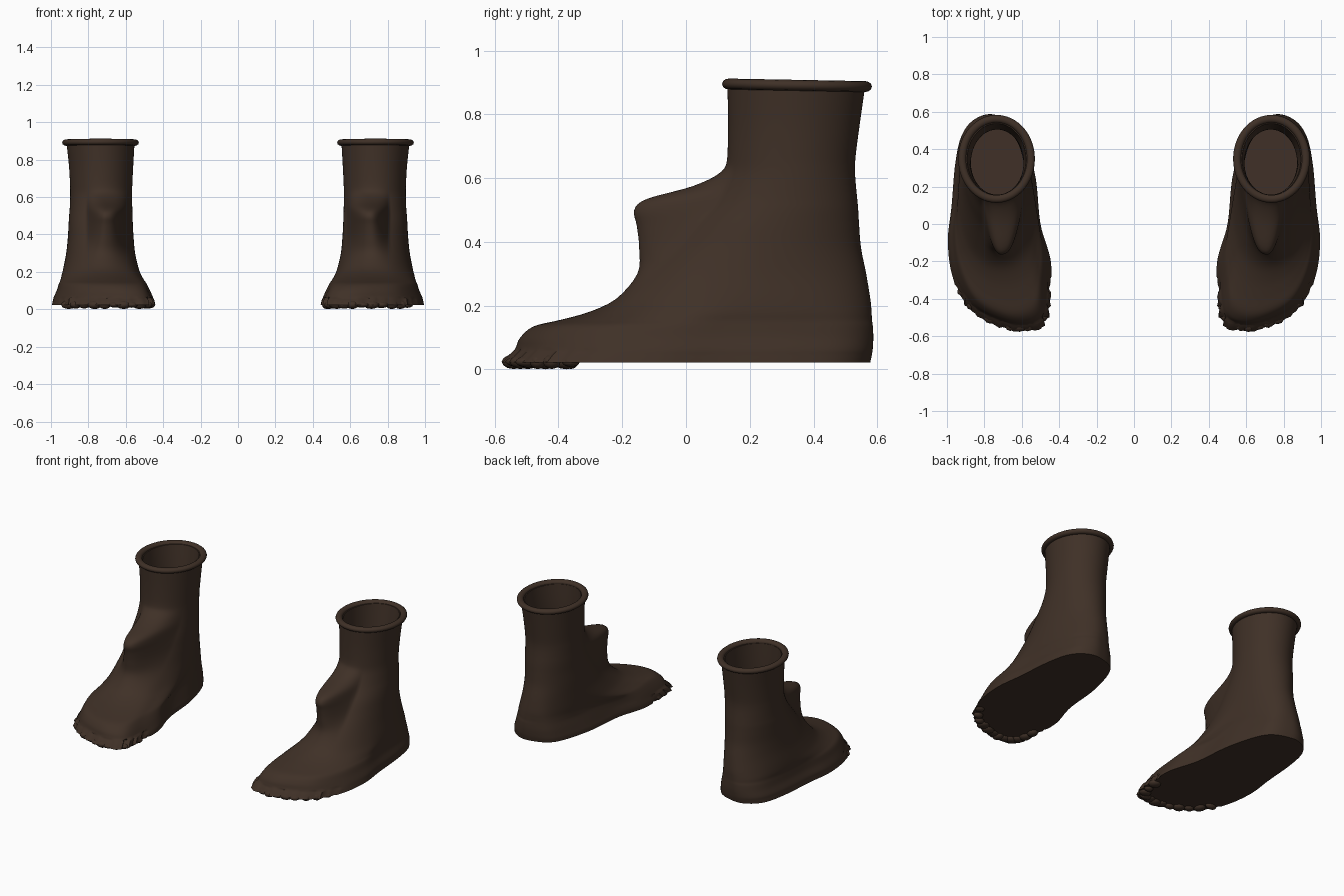
import bpy, bmesh, math, random
from mathutils import Vector

if "Cube" in bpy.data.objects:
    bpy.data.objects.remove(bpy.data.objects["Cube"])

random.seed(4)
N = 128   # points around each section

leather = bpy.data.materials.new("dark brown leather")
leather.diffuse_color = (0.05, 0.03, 0.02, 1)
leather.use_nodes = True
leather.node_tree.nodes["Principled BSDF"].inputs["Base Color"].default_value = leather.diffuse_color

# Sole outline of the right boot: heel, outer side, toe, inner side
SOLE = [(.75, .58), (.85, .56), (.92, .48), (.955, .33), (.975, .10), (.995, -.10),
        (.965, -.30), (.87, -.47), (.72, -.555), (.58, -.58), (.475, -.53), (.45, -.37),
        (.445, -.20), (.50, 0), (.53, .27), (.61, .51)]

# Levels: z, front y, front y of instep lump, back y, inner x, outer x, roundness
LEVELS = [(.022, -.575, -.575, .575, .445, .995, 0), (.045, -.555, -.555, .58, .45, .99, 0),
          (.065, -.535, -.535, .583, .458, .985, 0), (.10, -.52, -.52, .585, .473, .97, .03),
          (.135, -.48, -.48, .584, .49, .96, .12), (.155, -.40, -.40, .582, .503, .953, .25),
          (.18, -.31, -.31, .581, .517, .948, .42), (.22, -.225, -.225, .578, .532, .938, .65),
          (.30, -.13, -.155, .565, .55, .92, .9), (.38, -.045, -.15, .549, .558, .91, 1),
          (.45, .015, -.158, .543, .562, .906, 1), (.50, .06, -.166, .54, .564, .903, 1),
          (.535, .085, -.125, .537, .565, .90, 1), (.575, .107, .02, .533, .566, .898, 1),
          (.62, .125, .11, .53, .566, .897, 1), (.67, .13, .13, .532, .565, .898, 1),
          (.77, .132, .132, .545, .56, .904, 1), (.89, .13, .13, .562, .553, .917, 1)]


def spline(a, b, c, d, t):
    """Smooth curve between b and c."""
    return tuple(.5 * (2*q + (r-p)*t + (2*p-5*q+4*r-s)*t*t + (3*q-p-3*r+s)*t**3)
                 for p, q, r, s in zip(a, b, c, d))


def outline(u):
    """Point on the sole outline, u in 0..1."""
    k = int(u * 16)
    return spline(*[SOLE[(k + i) % 16] for i in (-1, 0, 1, 2)], u * 16 - k)


def smooth_levels(steps=4):
    out, last = [], len(LEVELS) - 1
    for k in range(last):
        pts = [LEVELS[min(max(k + i, 0), last)] for i in (-1, 0, 1, 2)]
        out += [spline(*pts, s / steps) for s in range(steps)]
    return out + [LEVELS[-1]]


RAG = [random.uniform(-.012, .012) for _ in range(N)]


def section(level, inset=0):
    """One horizontal ring, from foot shape low down to an oval higher up."""
    z, front, lump, back, xin, xout, rnd = level
    cx, hx = (xin + xout) / 2, (xout - xin) / 2 - inset
    cy, hy = (front + back) / 2, (back - front) / 2 - inset
    ring = []
    for i in range(N):
        u = i / N
        a = 2 * math.pi * u
        sx, sy = outline(u)
        nx = (sx - .72) / .275 * (1 - rnd) + math.sin(a) * rnd
        ny = sy / .58 * (1 - rnd) + math.cos(a) * rnd
        x, y = cx + hx * nx, cy + hy * ny
        # instep lump pushed forward
        if ny < 0 and lump < front:
            w = max(0, 1 - (abs(x - .695) / .115) ** 2.6)
            y -= (front - lump) * w ** 1.3
        # ragged welt around the toe
        if z < .06 and y < -.3 and not inset:
            x += RAG[i] * nx
            y += RAG[i] * ny * .6
        ring.append((x, y, z))
    return ring


def finish(name, bm, side):
    for v in bm.verts:
        v.co.x *= side
    bmesh.ops.recalc_face_normals(bm, faces=bm.faces)
    me = bpy.data.meshes.new(name)
    bm.to_mesh(me)
    bm.free()
    me.materials.append(leather)
    ob = bpy.data.objects.new(name, me)
    bpy.context.collection.objects.link(ob)
    bpy.context.view_layer.objects.active = ob
    ob.select_set(True)
    bpy.ops.object.shade_smooth_by_angle(angle=math.radians(45))
    ob.select_set(False)


def loft(bm, rings, closed=False):
    vs = [[bm.verts.new(p) for p in r] for r in rings]
    pairs = list(zip(vs, vs[1:])) + ([(vs[-1], vs[0])] if closed else [])
    for a, b in pairs:
        n = len(a)
        for i in range(n):
            j = (i + 1) % n
            bm.faces.new((a[i], a[j], b[j], b[i]))
    return vs


def boot(side, label):
    # Foot and shaft, with an inner lining down to the insole
    levels = smooth_levels()
    rings = [section(l) for l in levels]
    rings += [section(l, .025) for l in reversed(levels) if l[0] > .05]
    bm = bmesh.new()
    vs = loft(bm, rings)
    bm.faces.new(vs[0])
    bm.faces.new(vs[-1])
    finish(label + "_boot", bm, side)

    # Rolled rim, dipping slightly to the back
    bm = bmesh.new()
    rings = []
    for k in range(12):
        b = 2 * math.pi * k / 12
        r, h = .021 * math.cos(b), .017 * math.sin(b)
        rings.append([(.735 + (.184 + r) * math.sin(a), .348 + (.214 + r) * math.cos(a),
                       .891 + h - .004 * math.cos(a))
                      for a in (2 * math.pi * i / 64 for i in range(64))])
    loft(bm, rings, closed=True)
    finish(label + "_rim", bm, side)

    # Ragged scraps under the toe edge
    bm = bmesh.new()
    for k in range(12):
        x, y = outline(.405 + .27 * k / 11)
        c = Vector((.72 + (x - .72) * .9, y * .93, .024))
        new = bmesh.ops.create_icosphere(bm, subdivisions=2, radius=1)["verts"]
        sx, sy = random.uniform(.03, .045), random.uniform(.025, .04)
        sz = random.uniform(.014, .024)
        for v in new:
            v.co = c + Vector((v.co.x * sx, v.co.y * sy, v.co.z * sz))
            v.co.z = max(v.co.z, 0)
    finish(label + "_toe_scraps", bm, side)


boot(1, "right")
boot(-1, "left")
